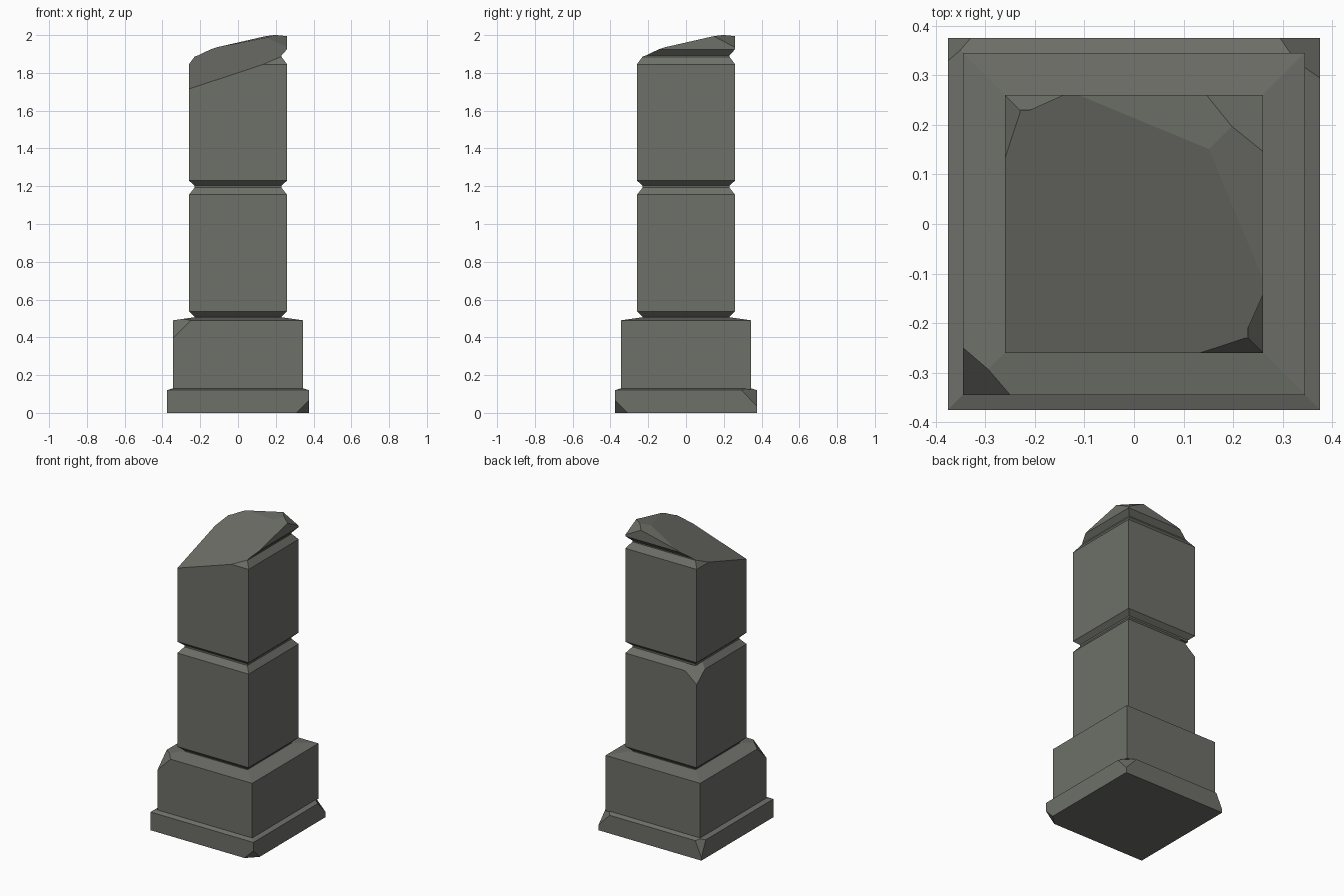
import bpy, bmesh
from mathutils import Vector

cube = bpy.data.objects.get("Cube")
if cube:
    bpy.data.objects.remove(cube, do_unlink=True)

# Weathered stone
stone = bpy.data.materials.new("grey_green_stone")
stone.use_nodes = True
colour = (0.155, 0.16, 0.14, 1)
stone.diffuse_color = colour
bsdf = stone.node_tree.nodes["Principled BSDF"]
bsdf.inputs["Base Color"].default_value = colour
bsdf.inputs["Roughness"].default_value = 0.9


def corner_chip(sx, sy, half, edge_z, width, corner_z):
    """Three points of a slice across the corner of a block."""
    inner = half - width
    return [(sx * inner, sy * half, edge_z),
            (sx * half, sy * inner, edge_z),
            (sx * half, sy * half, corner_z)]


def square_block(name, profile, cuts):
    """Stack square rings (half width, height), then slice off broken parts."""
    bm = bmesh.new()
    rings = [[bm.verts.new((sx * h, sy * h, z))
              for sx, sy in ((-1, -1), (1, -1), (1, 1), (-1, 1))]
             for h, z in profile]
    bm.faces.new(rings[0][::-1])
    bm.faces.new(rings[-1])
    for low, high in zip(rings, rings[1:]):
        for i in range(4):
            j = (i + 1) % 4
            bm.faces.new((low[i], low[j], high[j], high[i]))

    centre = Vector((0, 0, (profile[0][1] + profile[-1][1]) / 2))
    for points in cuts:
        a, b, c = map(Vector, points)
        normal = (b - a).cross(c - a).normalized()
        if normal.dot(centre - a) > 0:
            normal.negate()
        cut = bmesh.ops.bisect_plane(
            bm, geom=bm.verts[:] + bm.edges[:] + bm.faces[:], dist=1e-5,
            plane_co=a, plane_no=normal, clear_outer=True)
        rim = [e for e in cut["geom_cut"]
               if isinstance(e, bmesh.types.BMEdge) and e.is_boundary]
        bmesh.ops.holes_fill(bm, edges=rim, sides=0)
    bmesh.ops.recalc_face_normals(bm, faces=bm.faces[:])

    mesh = bpy.data.meshes.new(name)
    bm.to_mesh(mesh)
    bm.free()
    mesh.materials.append(stone)
    obj = bpy.data.objects.new(name, mesh)
    bpy.context.collection.objects.link(obj)


# Wide footing with three broken corners
square_block("footing", [(.375, 0), (.375, .12), (.345, .13)], [
    corner_chip(1, 1, .375, .12, .08, .035),
    corner_chip(-1, 1, .375, .12, .045, .02),
    corner_chip(1, -1, .375, 0, .065, .065)])

# Plinth with a sloped top and a chipped front corner
square_block("plinth", [(.345, .125), (.345, .49), (.24, .505)], [
    corner_chip(-1, -1, .345, .49, .095, .395)])

# Lower shaft block, bevelled at both ends
square_block("lower_shaft",
             [(.23, .5), (.23, .51), (.26, .538), (.26, 1.155), (.23, 1.192)],
             [corner_chip(-1, 1, .26, 1.155, .085, 1.085)])

# Upper shaft and cap, broken off at a slant
main_break = [(-.26, -.26, 1.715), (.14, -.26, 1.847), (-.26, .14, 1.847)]
back_break = [(-.11, .26, 1.936), (.15, .15, 1.986), (.195, .195, 2)]
side_break = [(y, x, z) for x, y, z in back_break]
top_chip = [(.155, .26, 1.99), (.26, .155, 1.99), (.26, .26, 1.935)]
square_block("broken_upper_shaft",
             [(.23, 1.19), (.23, 1.203), (.26, 1.23), (.26, 1.845),
              (.23, 1.885), (.23, 1.893), (.26, 1.925), (.26, 2.1)],
             [main_break, back_break, side_break, top_chip])
